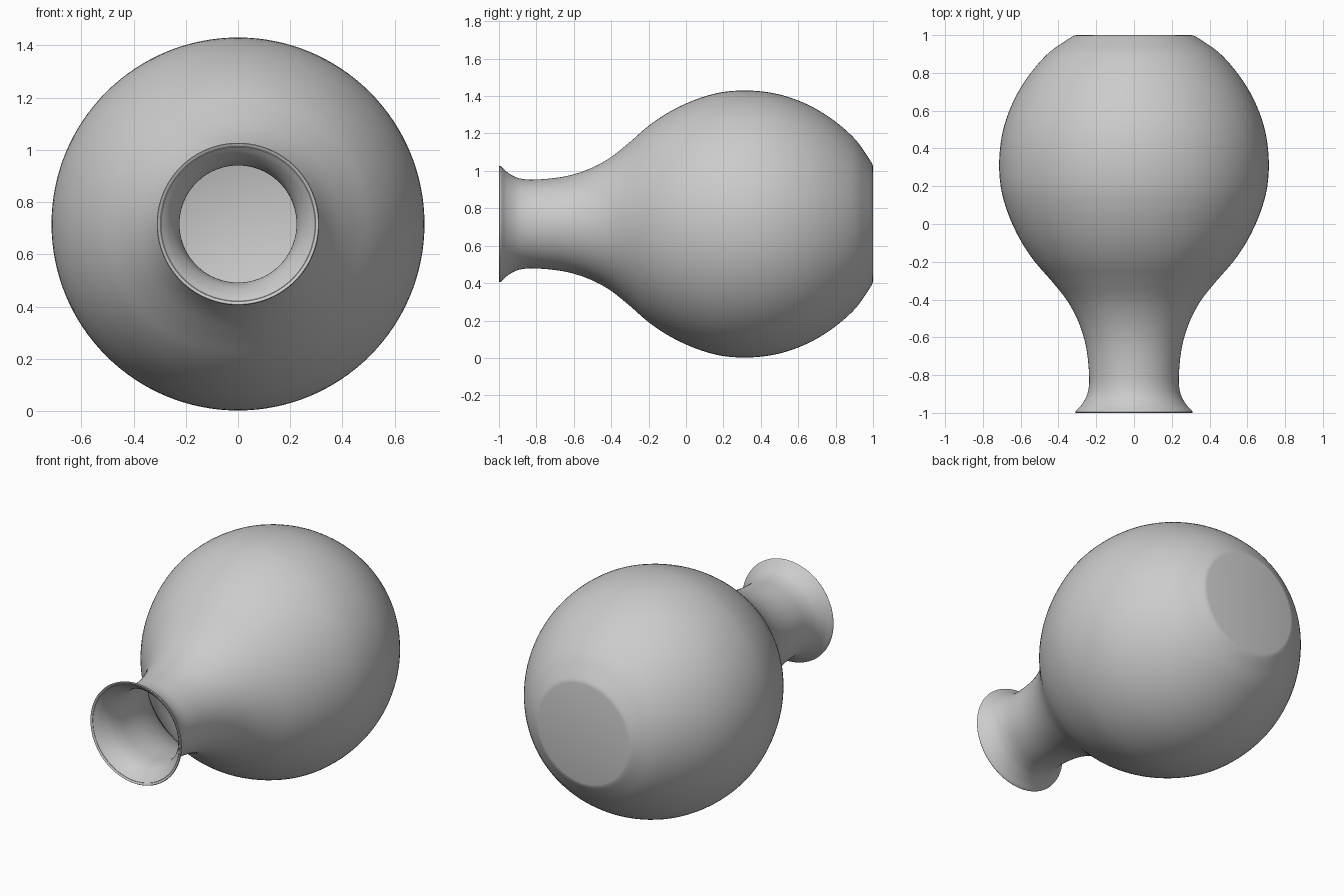
import bpy, bmesh, math
from mathutils import Vector

if "Cube" in bpy.data.objects:
    bpy.data.objects.remove(bpy.data.objects["Cube"])

AXIS_Z, WALL, SIDES = 0.716, 0.013, 128

# Outer silhouette: (distance along y, radius), mouth to base
KEYS = [(-0.985, 0.304), (-0.96, 0.280), (-0.92, 0.255), (-0.88, 0.242), (-0.82, 0.237),
        (-0.70, 0.246), (-0.60, 0.266), (-0.50, 0.302), (-0.40, 0.358), (-0.30, 0.438),
        (-0.20, 0.525), (-0.10, 0.593), (0.0, 0.644), (0.10, 0.682), (0.20, 0.706),
        (0.31, 0.714), (0.42, 0.707), (0.52, 0.687), (0.62, 0.652), (0.72, 0.601),
        (0.82, 0.531), (0.91, 0.447), (0.975, 0.355)]


def smooth(points, steps=4):
    """Catmull-Rom curve through the points."""
    p = [Vector(q) for q in points]
    p = [2 * p[0] - p[1]] + p + [2 * p[-1] - p[-2]]
    out = []
    for i in range(1, len(p) - 2):
        a, b, c, d = p[i - 1:i + 3]
        for s in range(steps):
            t = s / steps
            out.append(0.5 * (2 * b + (c - a) * t + (2 * a - 5 * b + 4 * c - d) * t * t
                              + (3 * b - a - 3 * c + d) * t ** 3))
    return out + [p[-2]]


def inset(curve, dist):
    """Shift the curve towards the axis along its normals."""
    out = []
    for i, q in enumerate(curve):
        t = (curve[min(i + 1, len(curve) - 1)] - curve[max(i - 1, 0)]).normalized()
        out.append(q + Vector((t.y, -t.x)) * dist)
    return out


def lathe(name, profile):
    """Turn the (y, radius) profile around the lying axis."""
    bm = bmesh.new()
    verts = [bm.verts.new((r, y, 0)) for y, r in profile]
    edges = [bm.edges.new(pair) for pair in zip(verts, verts[1:])]
    bmesh.ops.spin(bm, geom=verts + edges, cent=(0, 0, 0), axis=(0, 1, 0),
                   angle=math.tau, steps=SIDES)
    bmesh.ops.remove_doubles(bm, verts=bm.verts, dist=0.0002)
    bmesh.ops.recalc_face_normals(bm, faces=bm.faces)
    mesh = bpy.data.meshes.new(name)
    bm.to_mesh(mesh)
    bm.free()
    obj = bpy.data.objects.new(name, mesh)
    bpy.context.collection.objects.link(obj)
    obj.location.z = AXIS_Z
    return obj


# Thin-walled vase: outside, rounded foot, floor, inside, rolled lip
outer = smooth(KEYS)
inner = inset(outer, WALL)[::-1]
foot = [(0.990, 0.331), (0.997, 0.318), (1.0, 0.305), (1.0, 0.0)]
floor = [(1.0 - WALL, 0.0), (1.0 - WALL, 0.318)]
lip = [(-0.994, 0.297), (-0.999, 0.303), (-1.0, 0.308), (-0.996, 0.311), (-0.990, 0.309)]
vase = lathe("vase", [tuple(q) for q in outer] + foot + floor
             + [tuple(q) for q in inner] + lip + [tuple(outer[0])])

# Smooth shading with crisp foot edge
bpy.context.view_layer.objects.active = vase
vase.select_set(True)
bpy.ops.object.shade_smooth_by_angle(angle=math.radians(40))
